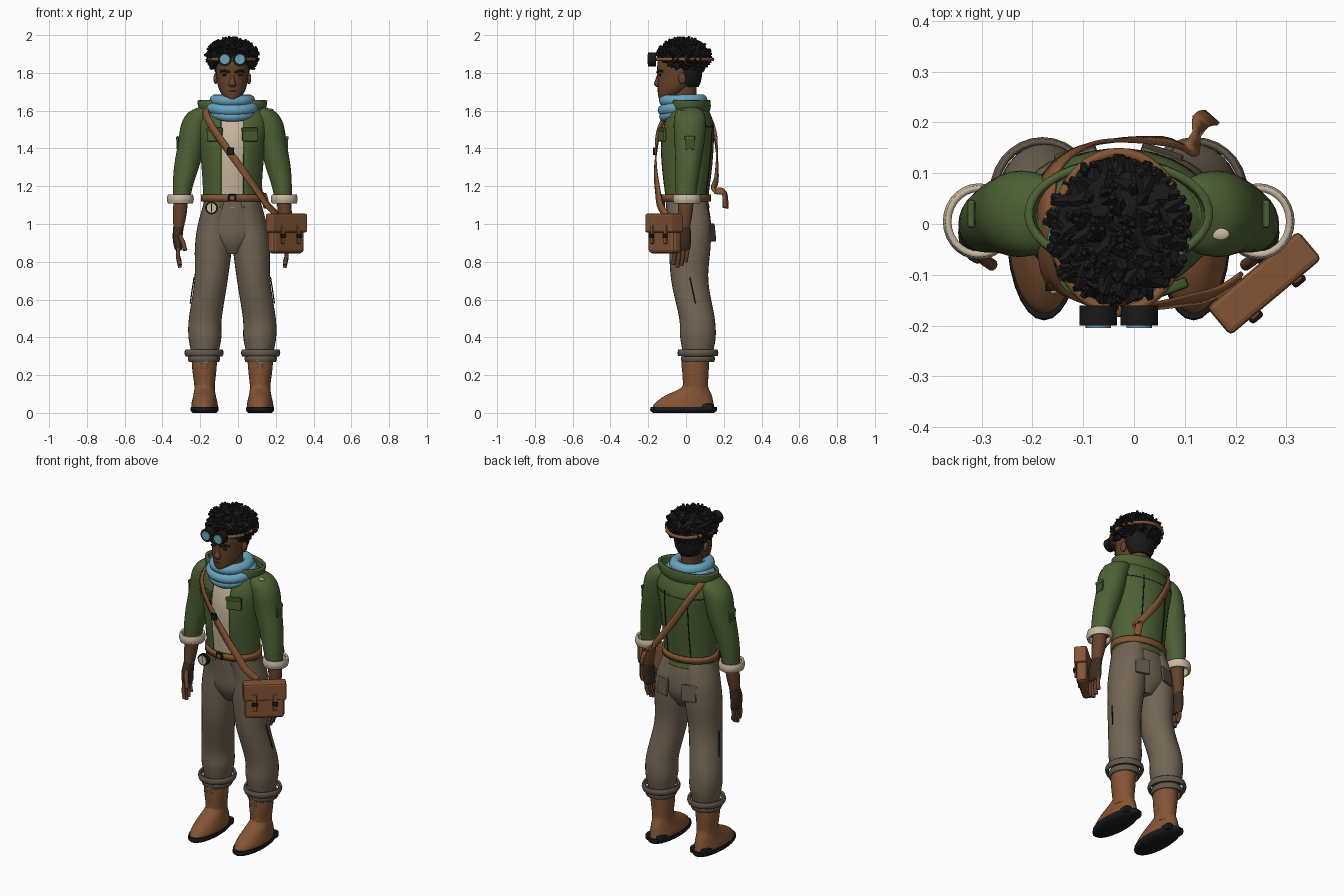
import bpy, bmesh, math, random
from mathutils import Vector, Matrix, noise

random.seed(4)
cube = bpy.data.objects.get("Cube")
if cube:
    bpy.data.objects.remove(cube)

AXIS = -0.03  # the body stands left of the origin because of the satchel


def material(name, *rgb):
    m = bpy.data.materials.new(name)
    m.use_nodes = True
    color = (*rgb, 1)
    m.diffuse_color = color
    bsdf = next(n for n in m.node_tree.nodes if n.type == 'BSDF_PRINCIPLED')
    bsdf.inputs["Base Color"].default_value = color
    bsdf.inputs["Roughness"].default_value = .9
    return m


green = material("jacket green", .075, .12, .036)
deep_green = material("pocket green", .05, .085, .025)
taupe = material("trouser taupe", .17, .13, .09)
dark_taupe = material("cuff taupe", .125, .1, .072)
leather = material("brown leather", .23, .09, .035)
skin = material("skin brown", .13, .055, .025)
black = material("soft black", .01, .01, .011)
blue = material("scarf blue", .14, .37, .52)
cream = material("cream cloth", .58, .48, .35)
glove = material("glove brown", .045, .025, .016)


def add(name, data, mat, smooth=True):
    ob = bpy.data.objects.new(name, data)
    bpy.context.collection.objects.link(ob)
    ob.location.x = AXIS
    data.materials.append(mat)
    if smooth and isinstance(data, bpy.types.Mesh):
        data.shade_smooth()
        data.set_sharp_from_angle(angle=math.radians(45))
    return ob


def from_bmesh(name, bm, mat, smooth=True):
    bmesh.ops.recalc_face_normals(bm, faces=bm.faces)
    me = bpy.data.meshes.new(name)
    bm.to_mesh(me)
    bm.free()
    return add(name, me, mat, smooth)


def spline(rows, n=5):
    """Catmull-Rom interpolation through rows of any width."""
    rows = [Vector(r) for r in rows]
    out = []
    for i in range(len(rows) - 1):
        b, c = rows[i], rows[i + 1]
        a, d = rows[max(i - 1, 0)], rows[min(i + 2, len(rows) - 1)]
        for k in range(n):
            t = k / n
            out.append(b + (c - a) * (t / 2) + (a * 2 - b * 5 + c * 4 - d) * (t * t / 2)
                       + (b * 3 - a - c * 3 + d) * (t ** 3 / 2))
    return out + [rows[-1]]


def loft(name, rows, mat, side=1, gap=0, wall=0, seg=28, steps=5):
    """Stack ellipses (z, x, y, rx, ry); gap opens the front, wall makes a shell."""
    bm = bmesh.new()
    rings = []
    for z, x, y, rx, ry in spline(rows, steps):
        start = math.asin(min(gap / rx, 1))
        count = seg + 1 if gap else seg
        ring = []
        for j in range(count):
            a = start + (math.tau - 2 * start) * j / seg
            ring.append(bm.verts.new((side * (x + rx * math.sin(a)), y - ry * math.cos(a), z)))
        rings.append(ring)
    for low, high in zip(rings, rings[1:]):
        for j in range(seg):
            k = (j + 1) % len(low)
            bm.faces.new((low[j], low[k], high[k], high[j]))
    if not wall:
        bm.faces.new(rings[0])
        bm.faces.new(rings[-1])
    ob = from_bmesh(name, bm, mat)
    if wall:
        mod = ob.modifiers.new("wall", 'SOLIDIFY')
        mod.thickness = wall
        mod.offset = 0
    return ob


def tube(name, points, radius, mat, closed=False):
    cu = bpy.data.curves.new(name, 'CURVE')
    cu.dimensions = '3D'
    cu.bevel_depth = radius
    cu.bevel_resolution = 3
    cu.use_fill_caps = True
    sp = cu.splines.new('POLY')
    sp.points.add(len(points) - 1)
    for p, co in zip(sp.points, points):
        p.co = (*co, 1)
    sp.use_cyclic_u = closed
    sp.use_smooth = True
    return add(name, cu, mat)


def box(name, size, loc, mat, turn=0, tilt=0, bevel=.006):
    bm = bmesh.new()
    bmesh.ops.create_cube(bm, size=1)
    bm.transform(Matrix.Translation(loc) @ Matrix.Rotation(math.radians(turn), 4, 'Z')
                 @ Matrix.Rotation(math.radians(tilt), 4, 'X') @ Matrix.Diagonal((*size, 1)))
    ob = from_bmesh(name, bm, mat, False)
    mod = ob.modifiers.new("bevel", 'BEVEL')
    mod.width = min(bevel, min(size) * .4)
    mod.segments = 2
    return ob


def disc(name, r, depth, loc, mat):
    bm = bmesh.new()
    bmesh.ops.create_cone(bm, cap_ends=True, segments=24, radius1=r, radius2=r, depth=depth)
    bm.transform(Matrix.Translation(loc) @ Matrix.Rotation(math.pi / 2, 4, 'X'))
    return from_bmesh(name, bm, mat)


def ball(name, size, loc, mat):
    bm = bmesh.new()
    bmesh.ops.create_uvsphere(bm, u_segments=16, v_segments=10, radius=1)
    bm.transform(Matrix.Translation(loc) @ Matrix.Diagonal((*size, 1)))
    return from_bmesh(name, bm, mat)


def oval(rx, ry, y, z, dip, n=40):
    """Closed oval path whose front sinks by dip."""
    for i in range(n):
        a = math.tau * i / n
        yield rx * math.sin(a), y - ry * math.cos(a), z - dip * math.cos(a)


# Torso: shirt inside an open jacket
torso = [(1.085, 0, .005, .15, .115), (1.14, 0, 0, .148, .113), (1.3, 0, 0, .157, .132),
         (1.43, 0, .003, .172, .138), (1.53, 0, .012, .19, .128), (1.6, 0, .015, .17, .1),
         (1.64, 0, .015, .12, .08)]
loft("jacket", torso, green, gap=.06, wall=.012, seg=40)
loft("shirt", [(z, x, y, rx * .93, ry * .95) for z, x, y, rx, ry in torso], cream)
loft("collar", [(1.585, 0, .015, .15, .098), (1.62, 0, .018, .172, .105), (1.655, 0, .02, .178, .1)],
     green, gap=.1, wall=.016)
for s, side in ((1, "left"), (-1, "right")):
    seam = [(s * .075, y + ry * math.sqrt(1 - (.075 / rx) ** 2) + .007, z)
            for z, x, y, rx, ry in spline(torso[:5])]
    tube(side + "_back_seam", seam, .003, black)
z, x, y, rx, ry = torso[4]
tube("yoke_seam", [(rx * math.cos(a), y + .006 + ry * math.sin(a), z - .02 * math.sin(a))
                   for a in [math.pi * (.12 + i * .038) for i in range(21)]], .003, black)

# Neck, head and face
loft("neck", [(1.55, 0, .01, .065, .07), (1.66, 0, -.01, .055, .065), (1.76, 0, -.01, .06, .07)], skin)
loft("head", [(1.655, 0, -.105, .025, .035), (1.68, 0, -.092, .052, .056), (1.72, 0, -.065, .073, .085),
              (1.78, 0, -.043, .084, .108), (1.85, 0, -.036, .088, .115), (1.92, 0, -.035, .07, .09),
              (1.95, 0, -.035, .03, .04)], skin)
loft("short_back_hair", [(1.725, 0, .015, .055, .052), (1.76, 0, .015, .078, .065),
                         (1.82, 0, .01, .092, .078), (1.88, 0, .01, .09, .08)], black)
loft("nose", [(1.725, 0, -.148, .012, .008), (1.74, 0, -.152, .02, .018),
              (1.77, 0, -.146, .011, .014), (1.8, 0, -.14, .008, .01)], skin, seg=12)
tube("mouth", [(x * .01, -.147 + abs(x) * .002, 1.702) for x in range(-2, 3)], .005, glove)
for s, side in ((1, "left"), (-1, "right")):
    ball(side + "_eye", (.017, .007, .008), (s * .037, -.137, 1.79), black)
    tube(side + "_brow", [(s * .015, -.152, 1.803), (s * .04, -.145, 1.812), (s * .062, -.124, 1.808)],
         .006, black)
    ball(side + "_ear", (.012, .02, .03), (s * .088, -.02, 1.77), skin)

# Curly hair: lumpy core covered in tufts
bm = bmesh.new()
center, radii = Vector((0, -.012, 1.885)), Vector((.124, .128, .086))
bmesh.ops.create_icosphere(bm, subdivisions=4, radius=1)
for v in bm.verts:
    d = v.co * (1 + .13 * noise.noise(v.co * 5))
    v.co = center + d * radii
for i in range(330):
    h = random.uniform(-.75, 1)
    a = random.uniform(0, math.tau)
    w = math.sqrt(1 - h * h)
    d = Vector((w * math.sin(a), -w * math.cos(a), h))
    p = center + d * radii
    if abs(p.x) < .085 and p.y < -.04 and p.z < 1.86:
        continue
    lean = (d + Vector([random.uniform(-.7, .7) for k in range(3)])).normalized()
    turn = lean.to_track_quat('Z', 'Y').to_matrix().to_4x4()
    bmesh.ops.create_cone(bm, cap_ends=True, segments=5, radius1=.02, radius2=.006,
                          depth=random.uniform(.03, .055), matrix=Matrix.Translation(p) @ turn)
for v in bm.verts:
    v.co.z = min(v.co.z, 2)
from_bmesh("curly_hair", bm, black, False)

# Goggles pushed up on the forehead
tube("goggle_strap", list(oval(.125, .155, -.015, 1.872, 0)), .01, leather)
box("goggle_bridge", (.04, .015, .015), (0, -.175, 1.872), leather)
for s, side in ((1, "left"), (-1, "right")):
    disc(side + "_goggle_cup", .037, .04, (s * .04, -.18, 1.872), black)
    disc(side + "_goggle_lens", .025, .006, (s * .04, -.202, 1.872), blue)

# Wrapped scarf
tube("scarf_upper", list(oval(.09, .098, -.015, 1.655, .002)), .031, blue, True)
tube("scarf_middle", list(oval(.112, .102, -.018, 1.62, .018)), .03, blue, True)
tube("scarf_lower", list(oval(.1, .092, -.022, 1.597, .028)), .028, blue, True)

# Limbs, mirrored
for s, side in ((1, "left_"), (-1, "right_")):
    loft(side + "sleeve", [(1.62, .14, .02, .035, .04), (1.59, .165, .02, .068, .075),
                           (1.53, .193, .02, .077, .085), (1.42, .216, .018, .073, .078),
                           (1.3, .243, .01, .066, .066), (1.2, .262, .002, .053, .058),
                           (1.14, .268, 0, .047, .053)], green, s)
    loft(side + "sleeve_cuff", [(1.11, .275, .005, .06, .064), (1.132, .275, .005, .065, .069),
                                (1.155, .275, .005, .06, .064)], cream, s, wall=.012)
    box(side + "sleeve_pocket", (.012, .052, .07), (s * .289, .02, 1.43), deep_green, tilt=0)
    box(side + "sleeve_pocket_flap", (.016, .056, .02), (s * .29, .02, 1.455), green)
    loft(side + "forearm", [(1.16, .27, 0, .036, .042), (1.06, .278, -.003, .037, .038),
                            (.96, .286, -.012, .024, .029)], skin, s)
    loft(side + "glove", [(.985, .285, -.01, .028, .034), (.93, .29, -.018, .026, .045),
                          (.88, .287, -.022, .022, .046), (.86, .285, -.022, .015, .04)], glove, s, seg=16)
    for i, name in enumerate(("index", "middle", "ring", "little")):
        y, drop = -.056 + i * .022, (.085, .1, .09, .07)[i]
        tube(side + name + "_finger", [(s * .286, y, .88), (s * .288, y - .006, .87 - drop / 2),
                                       (s * .277, y - .012, .87 - drop)], .0105, skin)
    tube(side + "thumb", [(s * .28, -.045, .94), (s * .262, -.072, .905), (s * .25, -.08, .86)], .012, skin)

    loft(side + "trouser_leg", [(1.12, .07, 0, .078, .108), (1, .09, .02, .092, .112),
                                (.88, .1, .02, .098, .11), (.7, .113, .02, .088, .098),
                                (.5, .143, .058, .087, .094), (.4, .145, .063, .087, .094),
                                (.32, .145, .063, .072, .08)], taupe, s)
    tube(side + "trouser_seam", [(s * x, y, z) for x, y, z in
                                 ((.202, .02, .72), (.213, .035, .65), (.223, .05, .58))], .003, black)
    for part, z, r in (("upper", .318, .098), ("lower", .287, .08)):
        loft(side + part + "_trouser_cuff", [(z - .016, .15, .063, r - .006, r), (z, .15, .063, r, r + .004),
                                             (z + .016, .15, .063, r - .006, r)], dark_taupe, s, wall=.012)
    box(side + "back_pocket", (.085, .016, .095), (s * .085, .137, .955), dark_taupe, s * -18, 6)
    box(side + "chest_pocket", (.085, .016, .07), (s * .093, -.127, 1.472), green, s * 20)
    box(side + "chest_pocket_flap", (.09, .022, .022), (s * .093, -.129, 1.5), deep_green, s * 20)

    # Boot with sole and laces
    loft(side + "boot_shaft", [(.31, .148, .052, .07, .073), (.22, .148, .05, .063, .07),
                               (.14, .147, .05, .054, .067), (.09, .147, .045, .058, .08)], leather, s)
    loft(side + "boot_foot", [(.02, .147, -.013, .07, .166), (.05, .147, -.01, .069, .156),
                              (.09, .147, .012, .06, .125), (.125, .147, .042, .054, .08),
                              (.15, .147, .05, .05, .064)], leather, s)
    loft(side + "boot_sole", [(0, .147, -.013, .062, .16), (.012, .147, -.013, .073, .176),
                              (.032, .147, -.012, .073, .175)], black, s)
    box(side + "boot_heel", (.115, .07, .045), (s * .147, .11, .028), black, bevel=.015)
    for d in (1, -1):
        lace = [(s * .147 + d * (.02 if i % 2 else -.02), -.011 - .009 * (i > 4), .145 + i * .019)
                for i in range(8)]
        tube(side + ("outer_lace" if d > 0 else "inner_lace"), lace, .003, cream)

# Hips and belt
loft("trouser_seat", [(1.14, 0, 0, .144, .108), (1.03, 0, .015, .17, .115),
                      (.92, 0, .02, .16, .11), (.84, 0, .02, .05, .07)], taupe)
loft("belt", [(z, 0, .001, .16, .125) for z in (1.12, 1.156)], leather, wall=.012, steps=1)
box("belt_buckle", (.045, .012, .04), (0, -.13, 1.138), black)
box("belt_buckle_plate", (.026, .01, .022), (0, -.135, 1.138), leather)
disc("compass_case", .034, .02, (-.11, -.122, 1.085), black)
disc("compass_dial", .025, .006, (-.11, -.133, 1.085), cream)
box("compass_needle", (.005, .004, .04), (-.11, -.137, 1.085), black)
ball("shoulder_patch", (.018, .012, .005), (.2, -.02, 1.606), cream)

# Cross-body strap as a ribbon lying on the torso
path = spline([(.24, -.11, 1.05), (.19, -.14, 1.1), (.14, -.152, 1.17), (.06, -.165, 1.28),
               (-.03, -.162, 1.4), (-.1, -.145, 1.5), (-.14, -.1, 1.575), (-.145, .01, 1.632),
               (-.135, .1, 1.6), (-.08, .152, 1.5), (0, .168, 1.37), (.1, .165, 1.24),
               (.145, .15, 1.185), (.165, .205, 1.165), (.185, .212, 1.085)], 4)
bm = bmesh.new()
edges = []
for i, p in enumerate(path):
    along = path[min(i + 1, len(path) - 1)] - path[max(i - 1, 0)]
    across = along.cross(p - Vector((0, 0, min(p.z, 1.45)))).normalized() * .019
    edges.append((bm.verts.new(p + across), bm.verts.new(p - across)))
for (a, b), (c, d) in zip(edges, edges[1:]):
    bm.faces.new((a, b, d, c))
strap = from_bmesh("satchel_strap", bm, leather)
strap.modifiers.new("thickness", 'SOLIDIFY').thickness = .008
box("strap_buckle", (.036, .012, .04), (-.01, -.17, 1.385), black, tilt=0)

# Satchel hanging at the left hip
spin = Matrix.Rotation(math.radians(40), 3, 'Z')
bag = Vector((.285, -.115, .95))


def bag_part(name, size, offset, mat, bevel=.006):
    box(name, size, bag + spin @ Vector(offset), mat, 40, 0, bevel)


bag_part("satchel_body", (.215, .06, .2), (0, .003, -.005), leather, .018)
bag_part("satchel_flap", (.235, .072, .1), (0, -.002, .055), leather, .01)
for s, side in ((1, "left"), (-1, "right")):
    bag_part("satchel_" + side + "_strap", (.022, .012, .1), (s * .055, -.038, -.005), leather)
    bag_part("satchel_" + side + "_buckle", (.03, .016, .026), (s * .055, -.042, -.012), black)
